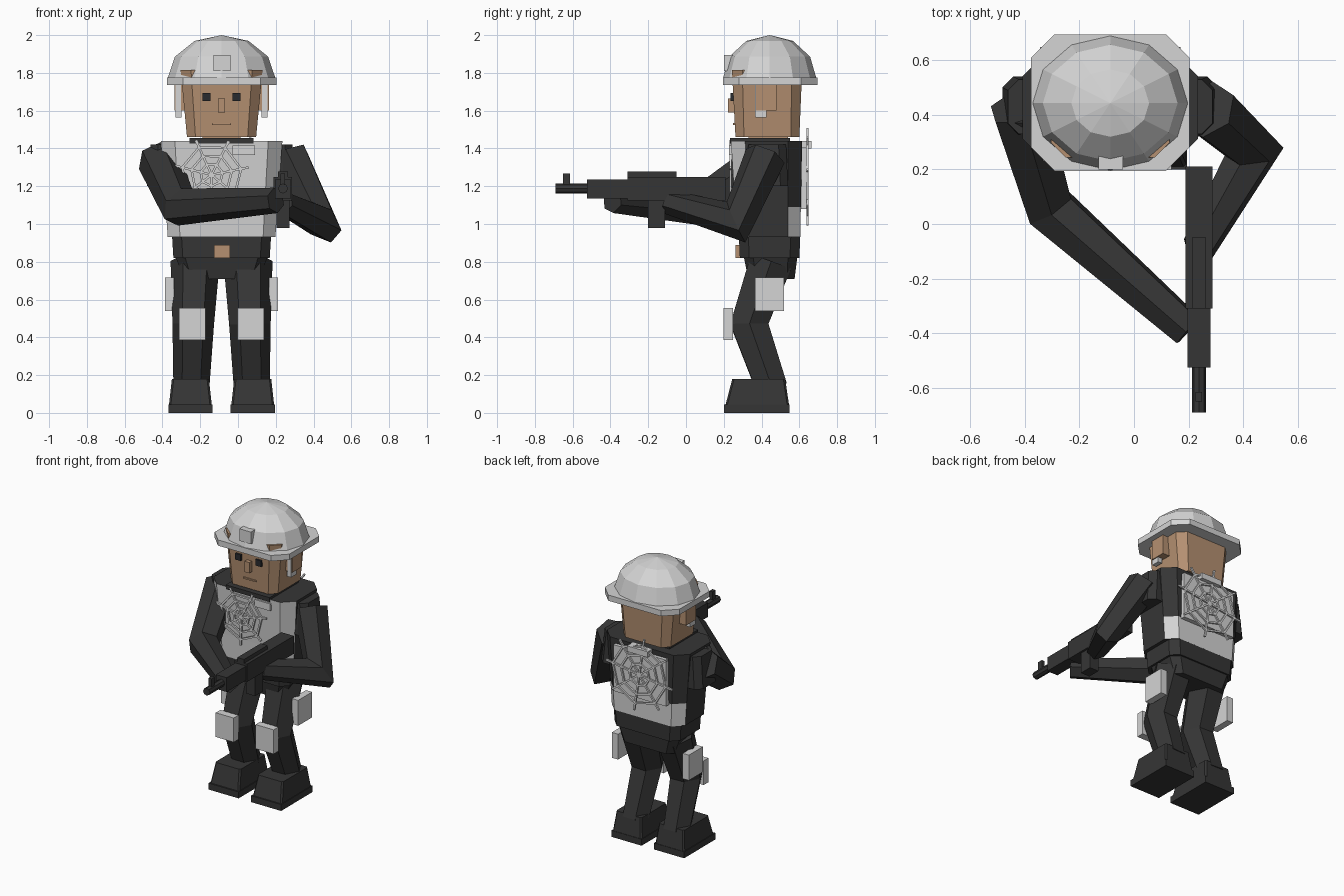
import bpy, bmesh, math
from mathutils import Vector

if "Cube" in bpy.data.objects:
    bpy.data.objects.remove(bpy.data.objects["Cube"])

CX = -0.087  # body centre line
SIDES = (("right", -1), ("left", 1))


def material(name, rgb):
    m = bpy.data.materials.new(name)
    m.use_nodes = True
    m.diffuse_color = (*rgb, 1)
    m.node_tree.nodes["Principled BSDF"].inputs["Base Color"].default_value = (*rgb, 1)
    return m


LIGHT = material("light grey", (0.66, 0.66, 0.66))
DARK = material("black cloth", (0.036, 0.036, 0.036))
SKIN = material("skin", (0.46, 0.28, 0.165))
EYE = material("eye black", (0.022, 0.024, 0.028))


def finish(name, bm, *mats):
    bmesh.ops.recalc_face_normals(bm, faces=bm.faces)
    me = bpy.data.meshes.new(name)
    bm.to_mesh(me)
    bm.free()
    for m in mats:
        me.materials.append(m)
    ob = bpy.data.objects.new(name, me)
    bpy.context.collection.objects.link(ob)
    return ob


def skin_rings(bm, rings):
    """Bridge rings of points and cap both ends."""
    loops = [[bm.verts.new(p) for p in r] for r in rings]
    n = len(loops[0])
    for a, b in zip(loops, loops[1:]):
        for i in range(n):
            j = (i + 1) % n
            bm.faces.new((a[i], a[j], b[j], b[i]))
    bm.faces.new(loops[0])
    bm.faces.new(loops[-1])


def box(name, mat, x, y, z):
    bm = bmesh.new()
    rect = [(x[0], y[0]), (x[1], y[0]), (x[1], y[1]), (x[0], y[1])]
    skin_rings(bm, [[(px, py, h) for px, py in rect] for h in z])
    return finish(name, bm, mat)


def octagon(x, hx, y0, y1, c, z):
    """Rectangle with chamfered corners at height z."""
    cy, hy = (y0 + y1) / 2, (y1 - y0) / 2
    quarter = [(hx, hy - c), (hx - c, hy)]
    pts = quarter + [(-a, b) for a, b in reversed(quarter)]
    pts += [(-a, -b) for a, b in pts]
    return [(x + a, cy + b, z) for a, b in pts]


def tower(name, mats, x, *levels):
    bm = bmesh.new()
    skin_rings(bm, [octagon(x, *lv) for lv in levels])
    return finish(name, bm, *mats)


def limb(name, mat, ref, points, radii, n=6):
    """Six-sided tube with mitred joints."""
    p = [Vector(q) for q in points]
    d = [(b - a).normalized() for a, b in zip(p, p[1:])]
    u = (Vector(ref) - d[0] * d[0].dot(Vector(ref))).normalized()
    v = d[0].cross(u)
    off = [u * math.cos(math.tau * i / n) + v * math.sin(math.tau * i / n) for i in range(n)]
    rings = []
    for i, c in enumerate(p):
        along = d[max(i - 1, 0)]
        plane = along if i in (0, len(p) - 1) else d[i - 1] + d[i]
        off = [o - along * (o.dot(plane) / along.dot(plane)) for o in off]
        rings.append([c + o * radii[i] for o in off])
    bm = bmesh.new()
    skin_rings(bm, rings)
    return finish(name, bm, mat)


def web(name, x, y, z, reach, count, turn):
    """Spokes and polygon rings made of thin bars on a vertical plane."""
    bm = bmesh.new()
    t = 0.006

    def at(i, r):
        a = turn + math.tau * i / count
        return Vector((x + r * math.cos(a), y, z + r * math.sin(a)))

    bars = []
    for i in range(count):
        bars.append((at(i, 0), at(i, reach)))
        bars += [(at(i, reach * f), at(i + 1, reach * f)) for f in (0.3, 0.55, 0.8)]
    for a, b in bars:
        side = (b - a).normalized().cross(Vector((0, 1, 0))) * t
        deep = Vector((0, t, 0))
        skin_rings(bm, [[q + side + deep, q + side - deep, q - side - deep, q - side + deep]
                        for q in (a, b)])
    return finish(name, bm, LIGHT)


# Helmet
bm = bmesh.new()
rings = []
for k in range(3):
    e = math.radians(30 * k)
    rings.append([(CX + 0.285 * math.cos(e) * math.cos(math.tau * i / 12),
                   0.443 + 0.247 * math.cos(e) * math.sin(math.tau * i / 12),
                   1.772 + 0.228 * math.sin(e)) for i in range(12)])
skin_rings(bm, rings)
bmesh.ops.poke(bm, faces=[f for f in bm.faces if len(f.verts) == 12 and f.calc_center_median().z > 1.9])
max(bm.verts, key=lambda w: w.co.z if len(w.link_edges) == 12 else 0).co.z = 2.0
finish("helmet_dome", bm, LIGHT)
tower("helmet_brim", [LIGHT], CX, (0.29, 0.195, 0.695, 0.085, 1.735), (0.29, 0.195, 0.695, 0.085, 1.775))
box("helmet_badge", LIGHT, (-0.13, -0.04), (0.2, 0.3), (1.81, 1.895))

# Head
tower("head", [SKIN], CX, (0.183, 0.262, 0.6, 0.045, 1.46), (0.217, 0.243, 0.615, 0.055, 1.815))
box("neck", SKIN, (CX - 0.1, CX + 0.1), (0.33, 0.54), (1.4, 1.48))
box("nose", SKIN, (-0.105, -0.068), (0.222, 0.28), (1.59, 1.665))
box("mouth", SKIN, (CX - 0.05, CX + 0.05), (0.25, 0.28), (1.525, 1.535))
for side, s in SIDES:
    def sx(a, b):
        return sorted((CX + s * a, CX + s * b))
    box(side + "_eye", EYE, sx(0.058, 0.1), (0.236, 0.27), (1.65, 1.693))
    box(side + "_ear", SKIN, sx(0.19, 0.25), (0.37, 0.48), (1.6, 1.74))
    box(side + "_chin_strap", LIGHT, sx(0.215, 0.243), (0.365, 0.385), (1.57, 1.75))
    box(side + "_strap_clip", LIGHT, sx(0.212, 0.243), (0.367, 0.425), (1.565, 1.6))

# Torso with a light vest
torso = tower("torso", [DARK, LIGHT], CX,
              (0.285, 0.268, 0.605, 0.065, 0.93), (0.296, 0.26, 0.608, 0.068, 1.09),
              (0.322, 0.238, 0.615, 0.075, 1.44))
for f in torso.data.polygons:
    front = f.normal.y < -0.3
    low_back = f.normal.y > 0.3 and f.center.z < 1.09
    f.material_index = int(front or low_back)
box("collar", DARK, (CX - 0.17, CX + 0.17), (0.232, 0.55), (1.425, 1.455))
box("chest_pocket", LIGHT, (-0.03, 0.09), (0.227, 0.26), (1.365, 1.415))
box("back_plate", LIGHT, (CX - 0.205, CX + 0.205), (0.58, 0.638), (1.08, 1.405))
box("back_handle", LIGHT, (CX - 0.08, CX + 0.08), (0.6, 0.665), (1.4, 1.44))
web("chest_web", -0.14, 0.236, 1.26, 0.2, 7, 0.2)
web("back_web", CX, 0.643, 1.25, 0.26, 8, 0.15)

# Belt and hips
tower("belt", [DARK], CX, (0.255, 0.285, 0.6, 0.05, 0.82), (0.262, 0.28, 0.605, 0.05, 0.935))
tower("hips", [DARK], CX, (0.2, 0.33, 0.575, 0.04, 0.71), (0.245, 0.305, 0.59, 0.05, 0.83))
box("belt_buckle", SKIN, (-0.128, -0.043), (0.262, 0.3), (0.82, 0.888))

# Legs, boots and pads
for side, s in SIDES:
    limb(side + "_leg", DARK, (1, 0, 0),
         [(CX + s * 0.14, 0.45, 0.8), (CX + s * 0.15, 0.335, 0.47), (CX + s * 0.16, 0.455, 0.13)],
         [0.13, 0.11, 0.095])
    x = CX + s * 0.165
    box(side + "_boot_sole", DARK, (x - 0.117, x + 0.117), (0.2, 0.548), (0, 0.045))
    tower(side + "_boot", [DARK], x, (0.113, 0.21, 0.545, 0.01, 0.045), (0.098, 0.245, 0.525, 0.01, 0.18))
    x = CX + s * 0.155
    box(side + "_knee_pad", LIGHT, (x - 0.07, x + 0.07), (0.198, 0.25), (0.385, 0.555))
    x = CX + s * 0.275
    box(side + "_thigh_pouch", LIGHT, (x - 0.024, x + 0.024), (0.365, 0.52), (0.54, 0.718))

# Arms
limb("right_upper_arm", DARK, (0, 0, 1),
     [(-0.42, 0.43, 1.34), (-0.31, 0.06, 1.09), (0.2, -0.39, 1.125)], [0.115, 0.098, 0.068])
limb("left_upper_arm", DARK, (0, 1, 0),
     [(0.27, 0.42, 1.36), (0.44, 0.265, 1.01), (0.235, -0.09, 1.115)], [0.11, 0.09, 0.065])
for side, s in SIDES:
    x = CX + s * 0.325
    tower(side + "_shoulder", [DARK], x, (0.07, 0.32, 0.54, 0.04, 1.2), (0.05, 0.33, 0.53, 0.04, 1.42))

# Rifle
GX = 0.238
for part, half, y, z in (
        ("receiver", 0.049, (-0.31, 0.21), (1.125, 1.25)),
        ("top_cover", 0.026, (-0.31, -0.05), (1.25, 1.277)),
        ("handguard", 0.042, (-0.525, -0.31), (1.135, 1.235)),
        ("magazine", 0.035, (-0.2, -0.11), (0.98, 1.13)),
        ("front_sight", 0.012, (-0.65, -0.615), (1.2, 1.267))):
    box("rifle_" + part, DARK, (GX - half, GX + half), y, z)
limb("rifle_barrel", DARK, (0, 0, 1), [(GX, -0.69, 1.188), (GX, -0.5, 1.188)], [0.026, 0.026], 8)
